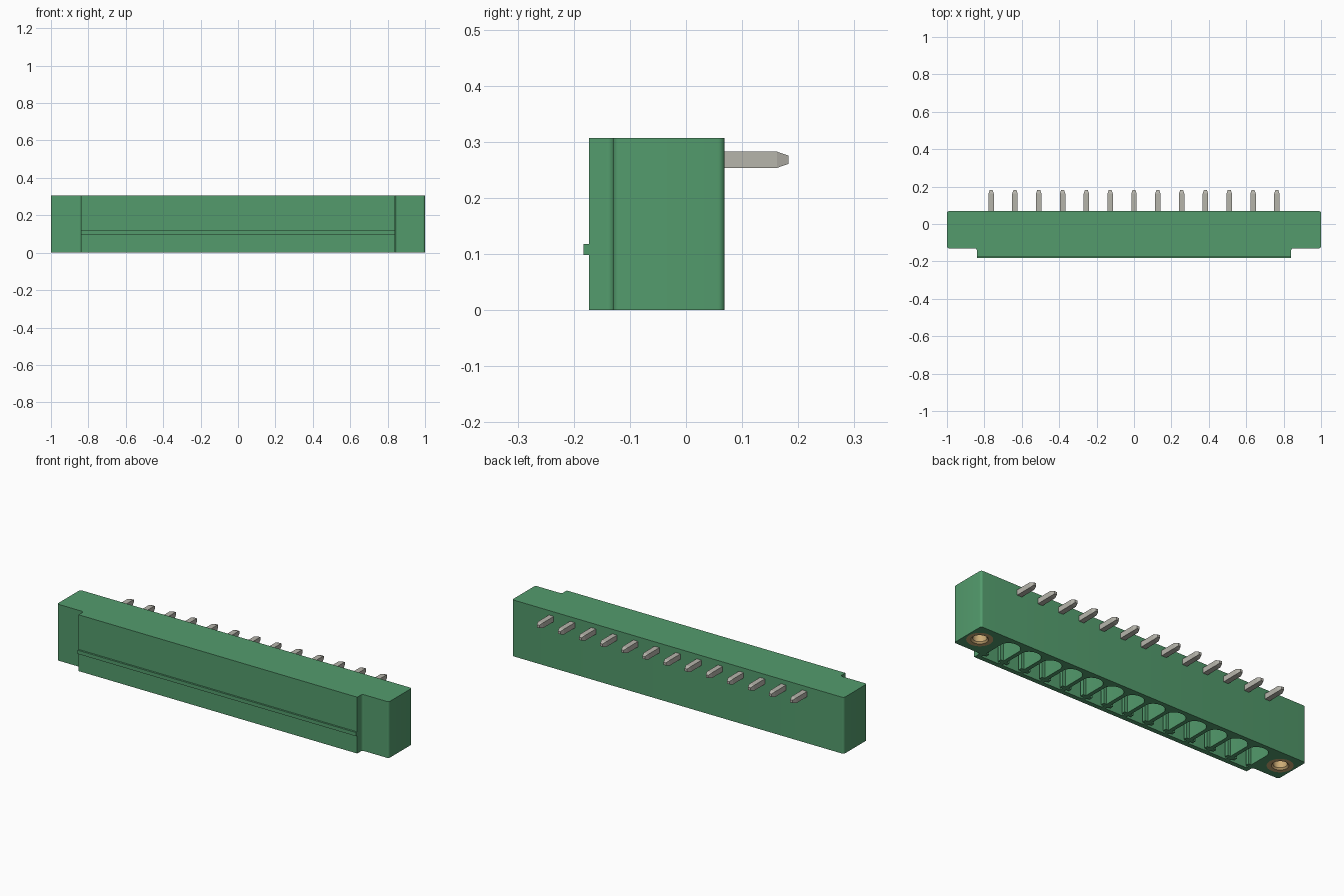
import bpy, bmesh, math
from mathutils import Vector

cube = bpy.data.objects.get("Cube")
if cube:
    bpy.data.objects.remove(cube)

POLES, PITCH = 13, 0.1273
pole_x = [(i - (POLES - 1) / 2) * PITCH for i in range(POLES)]
INSERT_X, INSERT_Y, INSERT_R, INSERT_DEPTH = 0.926, -0.03, 0.064, 0.2
TOP, CAVITY = 0.307, 0.235


def material(name, rgb):
    m = bpy.data.materials.new(name)
    m.use_nodes = True
    m.diffuse_color = (*rgb, 1)
    m.node_tree.nodes["Principled BSDF"].inputs["Base Color"].default_value = (*rgb, 1)
    return m


green = material("green plastic", (0.087, 0.33, 0.152))
silver = material("tinned metal", (0.47, 0.46, 0.41))
brass = material("brass", (0.60, 0.41, 0.18))


def make_object(name, bm, mat):
    bmesh.ops.recalc_face_normals(bm, faces=bm.faces)
    mesh = bpy.data.meshes.new(name)
    bm.to_mesh(mesh)
    bm.free()
    mesh.materials.append(mat)
    obj = bpy.data.objects.new(name, mesh)
    bpy.context.collection.objects.link(obj)
    return obj


def prism(bm, outline, z0, z1):
    """Extrude a plan outline from z0 to z1."""
    face = bm.faces.new([bm.verts.new((x, y, z0)) for x, y in outline])
    ext = bmesh.ops.extrude_face_region(bm, geom=[face])
    verts = [g for g in ext["geom"] if isinstance(g, bmesh.types.BMVert)]
    bmesh.ops.translate(bm, verts=verts, vec=(0, 0, z1 - z0))


def mirrored(half):
    """Close a right-hand half outline with its mirror image."""
    return half + [(-x, y) for x, y in reversed(half) if abs(x) > 1e-6]


def arc(cx, cy, r, start, end, steps=6):
    angles = [math.radians(start + (end - start) * i / steps) for i in range(steps + 1)]
    return [(cx + r * math.cos(a), cy + r * math.sin(a)) for a in angles]


def smooth(obj, angle=35):
    bpy.ops.object.select_all(action="DESELECT")
    obj.select_set(True)
    bpy.context.view_layer.objects.active = obj
    bpy.ops.object.shade_smooth_by_angle(angle=math.radians(angle))


# Housing block: raised front panel, filleted steps, rounded end corners
R = 0.012
half = [(0.84, -0.173)]
half += arc(0.84 + R, -0.13 - R, R, 180, 90)
half += arc(1 - R, -0.13 + R, R, -90, 0)
half += arc(1 - R, 0.069 - R, R, 0, 90)
bm = bmesh.new()
prism(bm, mirrored(half), 0, TOP)
housing = make_object("housing", bm, green)

# Cutter: one scalloped, keyed pocket per pole and a bore at each end
W = 0.053
pocket = [(W, -0.148), (W, -0.132), (0.036, -0.132), (0.036, -0.112), (W, -0.112)]
pocket += [(x, y * 0.85) for x, y in arc(0, 0, W, 0, 90, 8)]
pocket[-1] = (0, pocket[-1][1])
bm = bmesh.new()
for px in pole_x:
    prism(bm, [(x + px, y) for x, y in mirrored(pocket)], -0.05, CAVITY)
for side in (-1, 1):
    prism(bm, arc(side * INSERT_X, INSERT_Y, INSERT_R, 0, 360, 32)[:-1], -0.05, INSERT_DEPTH)
cutter = make_object("cavity_cutter", bm, green)
cutter.hide_render = True

cut = housing.modifiers.new("cavities", "BOOLEAN")
cut.operation = "DIFFERENCE"
cut.solver = "EXACT"
cut.object = cutter
bpy.context.view_layer.objects.active = housing
bpy.ops.object.modifier_apply(modifier=cut.name)
bpy.data.objects.remove(cutter)
smooth(housing)

# Latching ridge along the front
bm = bmesh.new()
prism(bm, [(-0.84, -0.183), (0.84, -0.183), (0.84, -0.17), (-0.84, -0.17)], 0.098, 0.118)
make_object("front_ridge", bm, green)


# Angled pins: solder tail out of the back, contact blade down into each pocket
def bar(bm, start, end, width, tip_length, tip_scale):
    """Square bar with a tapered tip, as a chain of four-sided rings."""
    start, end = Vector(start), Vector(end)
    axis = (end - start).normalized()
    u = Vector((1, 0, 0))
    v = axis.cross(u)
    rings = []
    for centre, k in ((start, 1), (end - axis * tip_length, 1), (end, tip_scale)):
        h = width / 2 * k
        rings.append([bm.verts.new(centre + u * a * h + v * b * h)
                      for a, b in ((-1, -1), (1, -1), (1, 1), (-1, 1))])
    for lo, hi in zip(rings, rings[1:]):
        for i in range(4):
            j = (i + 1) % 4
            bm.faces.new((lo[i], lo[j], hi[j], hi[i]))
    bm.faces.new(rings[0])
    bm.faces.new(rings[-1])


bm = bmesh.new()
bar(bm, (0, -0.055, 0.268), (0, 0.183, 0.268), 0.029, 0.021, 0.5)
bar(bm, (0, -0.04, 0.268), (0, -0.04, 0.055), 0.029, 0.021, 0.5)
pin = make_object("pin_1", bm, silver)
pin.location.x = pole_x[0]
for n, px in enumerate(pole_x[1:], 2):
    copy = bpy.data.objects.new(f"pin_{n}", pin.data)
    copy.location.x = px
    bpy.context.collection.objects.link(copy)

# Threaded inserts in the end flanges: turned sleeves with a chamfered mouth
sleeve = [(INSERT_R, 0), (0.042, 0), (0.034, 0.008), (0.034, 0.18), (0, 0.18),
          (0, INSERT_DEPTH), (INSERT_R, INSERT_DEPTH)]
for name, side in (("left_insert", 1), ("right_insert", -1)):
    bm = bmesh.new()
    verts = [bm.verts.new((r, 0, z)) for r, z in sleeve]
    edges = [bm.edges.new((verts[i], verts[i - 1])) for i in range(len(verts))]
    bmesh.ops.spin(bm, geom=verts + edges, cent=(0, 0, 0), axis=(0, 0, 1),
                   angle=math.tau, steps=32, use_merge=True)
    bmesh.ops.remove_doubles(bm, verts=bm.verts, dist=1e-5)
    insert = make_object(name, bm, brass)
    insert.location = (side * INSERT_X, INSERT_Y, 0)
    smooth(insert)
